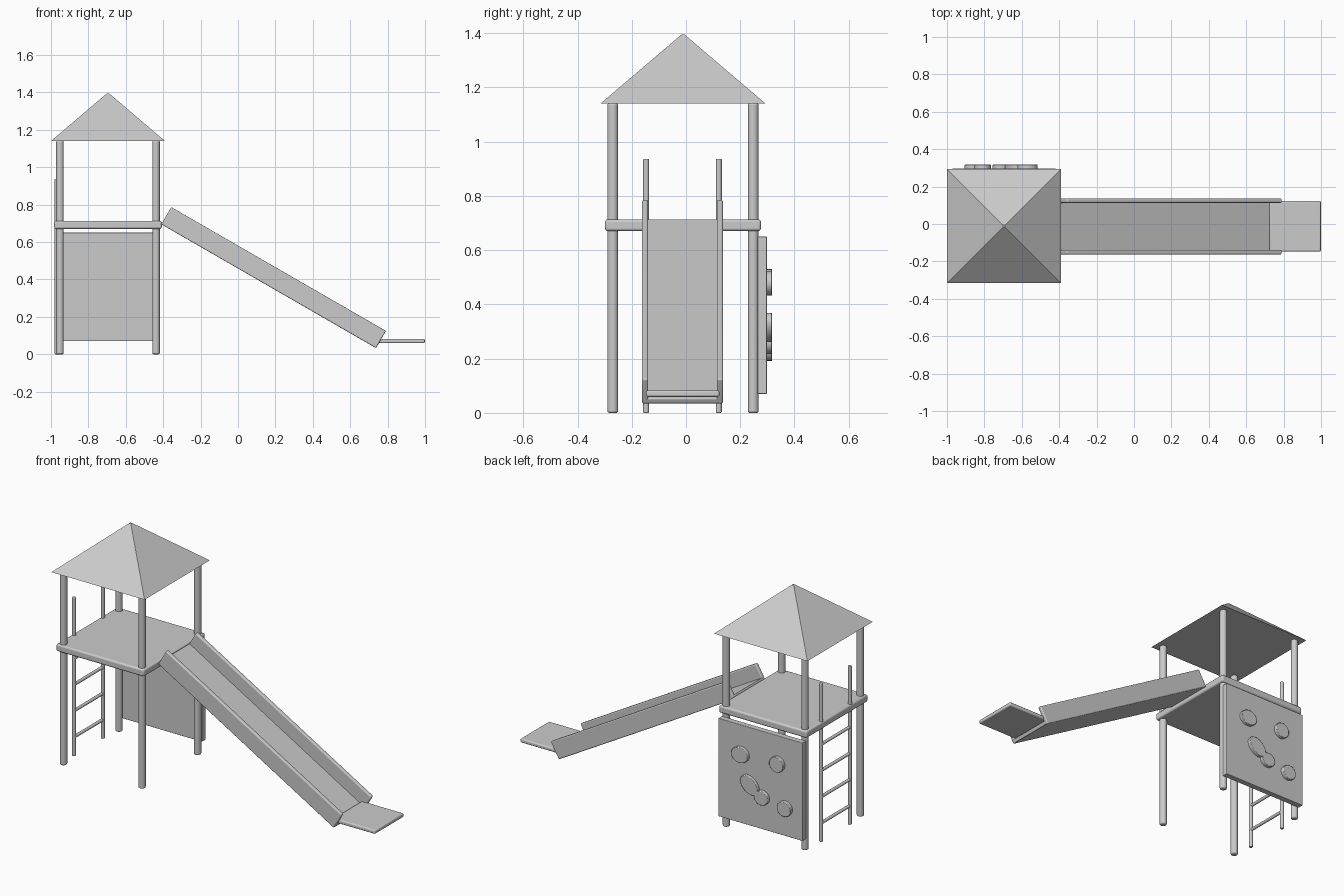
import bpy, bmesh, math
from mathutils import Vector, Matrix

if "Cube" in bpy.data.objects:
    bpy.data.objects.remove(bpy.data.objects["Cube"], do_unlink=True)

CX, CY = -0.695, -0.011   # tower centre

grey = bpy.data.materials.new("light grey")
grey.use_nodes = True
colour = (0.6, 0.6, 0.6, 1)
grey.diffuse_color = colour
grey.node_tree.nodes["Principled BSDF"].inputs["Base Color"].default_value = colour


def finish(bm, name, bevel=0.0, segments=3):
    bmesh.ops.recalc_face_normals(bm, faces=bm.faces)
    mesh = bpy.data.meshes.new(name)
    bm.to_mesh(mesh)
    bm.free()
    mesh.materials.append(grey)
    ob = bpy.data.objects.new(name, mesh)
    bpy.context.collection.objects.link(ob)
    if bevel:
        mod = ob.modifiers.new("rounded edges", 'BEVEL')
        mod.width, mod.segments = bevel, segments
        mod.limit_method, mod.angle_limit = 'ANGLE', math.radians(50)
    bpy.ops.object.select_all(action='DESELECT')
    ob.select_set(True)
    bpy.context.view_layer.objects.active = ob
    bpy.ops.object.shade_smooth_by_angle(angle=math.radians(35))
    return ob


def box(name, centre, size, bevel=0.0, tilt=0.0):
    bm = bmesh.new()
    bmesh.ops.create_cube(bm, size=1)
    bm.transform(Matrix.Translation(centre) @ Matrix.Rotation(tilt, 4, 'Y')
                 @ Matrix.Diagonal((*size, 1)))
    return finish(bm, name, bevel)


def rod(name, start, end, radius, bevel=0.0):
    a, b = Vector(start), Vector(end)
    bm = bmesh.new()
    bmesh.ops.create_cone(bm, cap_ends=True, segments=20, radius1=radius,
                          radius2=radius, depth=(b - a).length)
    turn = (b - a).to_track_quat('Z', 'Y').to_matrix().to_4x4()
    bm.transform(Matrix.Translation((a + b) / 2) @ turn)
    return finish(bm, name, bevel)


# Tower posts and platform
for sx, side in ((-1, "right"), (1, "left")):
    for sy, end in ((-1, "front"), (1, "back")):
        x, y = CX + sx * 0.257, CY + sy * 0.259
        rod(f"{end}_{side}_post", (x, y, 0), (x, y, 1.142), 0.02, 0.007)
box("platform", (CX, CY, 0.692), (0.575, 0.575, 0.043), 0.01)

# Pyramid roof
bm = bmesh.new()
bmesh.ops.create_cone(bm, cap_ends=True, segments=4, radius1=0.305 * math.sqrt(2),
                      radius2=0.008, depth=0.255)
bm.transform(Matrix.Translation((CX, CY, 1.2675)) @ Matrix.Rotation(math.pi / 4, 4, 'Z'))
finish(bm, "roof")

# Ladder
LX = -0.969
for s, side in ((-1, "front"), (1, "back")):
    y = CY - 0.002 + s * 0.134
    rod(f"ladder_{side}_rail", (LX, y, 0), (LX, y, 0.937), 0.011, 0.004)
for i in range(4):
    z = 0.11 + i * 0.155
    rod(f"ladder_rung_{i + 1}", (LX, CY - 0.136, z), (LX, CY + 0.132, z), 0.009)

# Climbing wall with holds
box("climbing_wall", (CX, 0.281, 0.36), (0.55, 0.034, 0.58), 0.003)
holds = [  # x, z, half length, half height, tilt in degrees
    (-0.57, 0.478, 0.055, 0.046, 0),
    (-0.81, 0.485, 0.046, 0.046, 0),
    (-0.632, 0.315, 0.065, 0.045, -40),
    (-0.71, 0.26, 0.046, 0.042, 0),
    (-0.86, 0.235, 0.046, 0.044, 0),
]
for i, (x, z, rx, rz, tilt) in enumerate(holds):
    bm = bmesh.new()
    bmesh.ops.create_cone(bm, cap_ends=True, segments=18, radius1=1, radius2=1, depth=0.025)
    bm.transform(Matrix.Translation((x, 0.305, z))
                 @ Matrix.Rotation(math.radians(tilt), 4, 'Y')
                 @ Matrix.Rotation(math.pi / 2, 4, 'X')
                 @ Matrix.Diagonal((rx, rz, 1, 1)))
    finish(bm, f"climbing_hold_{i + 1}", 0.003, 2)

# Slide: two tilted side walls, a bed along their lower edge and a landing plate
top, bottom = Vector((-0.41, 0, 0.695)), Vector((0.738, 0, 0.033))
along = bottom - top
tilt = math.atan2(-along.z, along.x)
up = Vector((math.sin(tilt), 0, math.cos(tilt)))
mid = (top + bottom) / 2 + Vector((0, CY - 0.002, 0))
for s, side in ((-1, "front"), (1, "back")):
    box(f"slide_{side}_wall", mid + up * 0.053 + Vector((0, s * 0.138, 0)),
        (along.length, 0.023, 0.106), 0.006, tilt)
box("slide_bed", mid + up * 0.012, (along.length, 0.27, 0.022), 0.004, tilt)
box("slide_landing", (0.862, CY - 0.001, 0.071), (0.274, 0.27, 0.023), 0.007)
